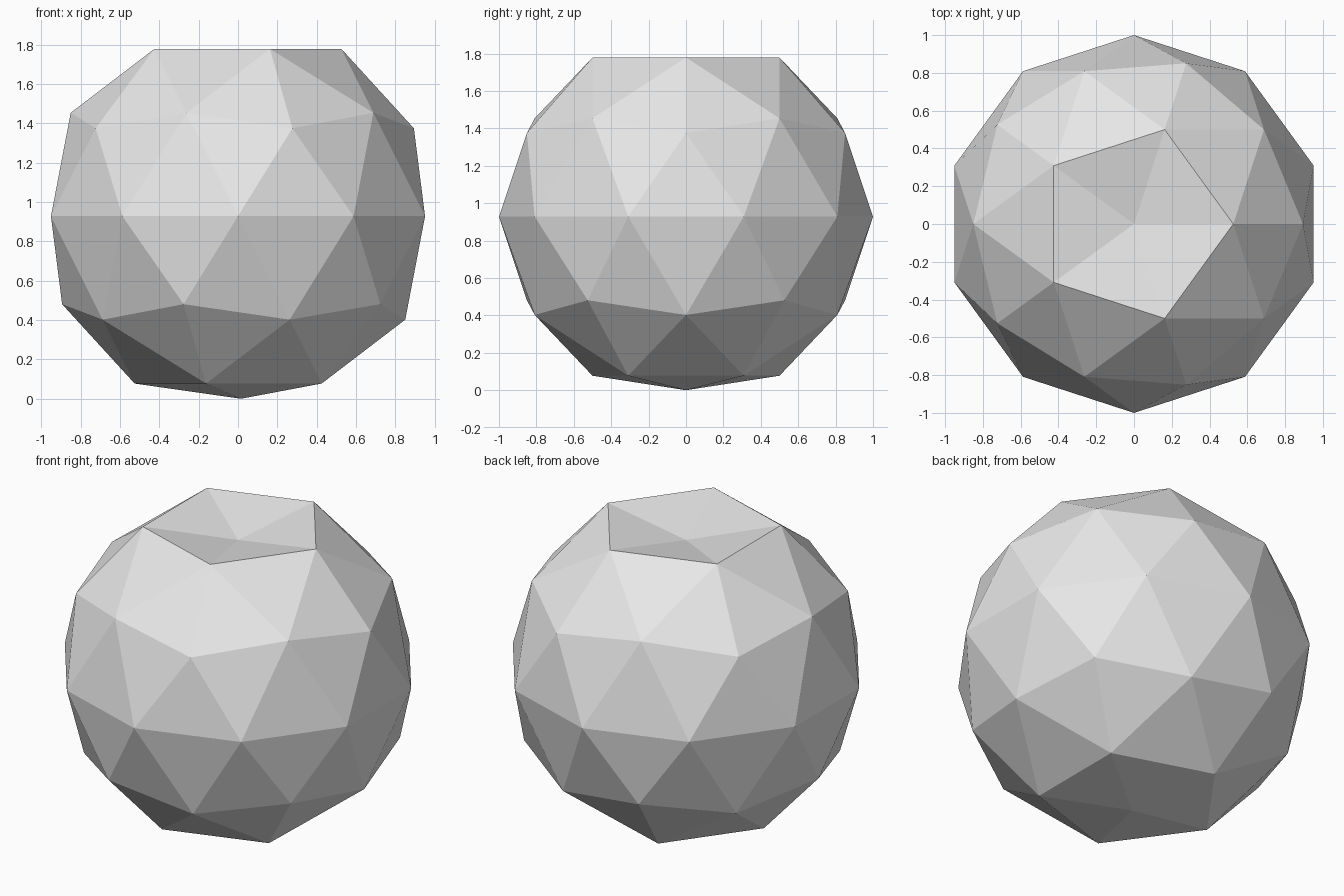
import bpy

# Remove the default cube
cube = bpy.data.objects.get("Cube")
if cube:
    bpy.data.objects.remove(cube, do_unlink=True)

CENTRE = 0.928

# Single plain material
grey = bpy.data.materials.new("light grey")
grey.use_nodes = True
colour = (0.8, 0.8, 0.8, 1)
grey.diffuse_color = colour
grey.node_tree.nodes["Principled BSDF"].inputs["Base Color"].default_value = colour

# Faceted ball
bpy.ops.mesh.primitive_ico_sphere_add(subdivisions=2, radius=1, location=(0, 0, 0))
ball = bpy.context.object
ball.name = ball.data.name = "faceted_boulder"
ball.data.materials.append(grey)

# Dent the crown inwards and flatten the underside, then stand it on the ground
verts = ball.data.vertices
crown = max(verts, key=lambda v: v.co.z)
base = min(verts, key=lambda v: v.co.z)
crown.co.z = 0.765
base.co = (0.015, 0, -CENTRE)
for v in verts:
    v.co.z += CENTRE
ball.data.update()
